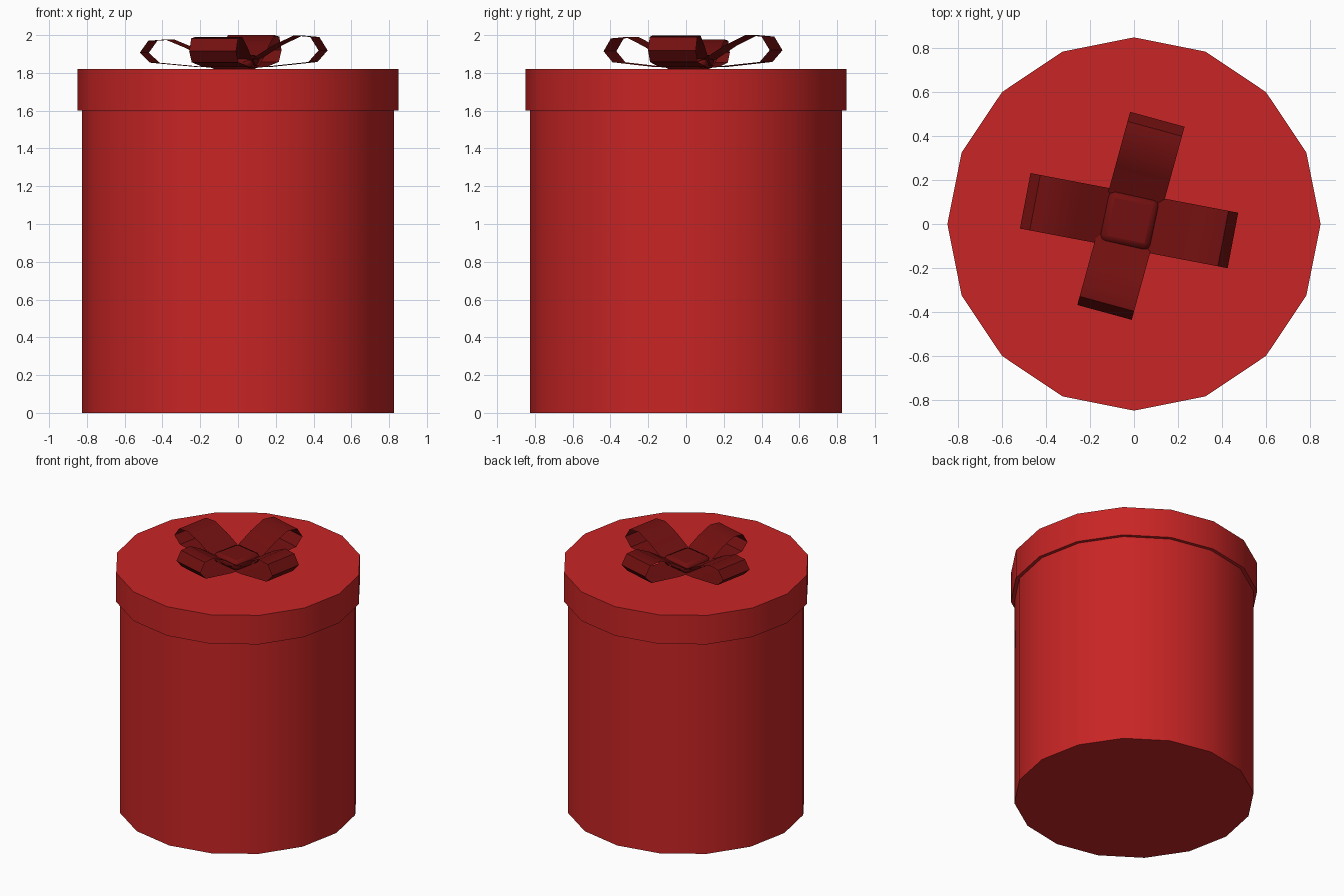
import bpy, bmesh, math
from mathutils import Vector, Matrix

if "Cube" in bpy.data.objects:
    bpy.data.objects.remove(bpy.data.objects["Cube"])


def material(name, rgb):
    m = bpy.data.materials.new(name)
    m.diffuse_color = (*rgb, 1)
    m.use_nodes = True
    m.node_tree.nodes["Principled BSDF"].inputs["Base Color"].default_value = m.diffuse_color
    return m


RED = material("box red", (0.58, 0.018, 0.018))
DARK = material("ribbon dark red", (0.17, 0.005, 0.005))


def finish(ob, name, mat):
    ob.name = name
    ob.data.materials.append(mat)
    bpy.ops.object.select_all(action='DESELECT')
    ob.select_set(True)
    bpy.context.view_layer.objects.active = ob
    bpy.ops.object.shade_smooth_by_angle(angle=math.radians(32))


def drum(name, r, z0, z1):
    bpy.ops.mesh.primitive_cylinder_add(vertices=16, radius=r, depth=z1 - z0,
                                        location=(0, 0, (z0 + z1) / 2))
    finish(bpy.context.object, name, RED)


# Round box and overhanging lid
drum("box_body", 0.825, 0, 1.61)
drum("box_lid", 0.85, 1.60, 1.82)

# Ribbon loops: a thin strip following a side profile (distance, height)
CENTRE = Vector((-0.02, 0.015, 0))
PROFILE = [(0.03, 1.828), (0.18, 1.832), (0.425, 1.858), (0.48, 1.92),
           (0.435, 1.992), (0.345, 2.0), (0.23, 1.945), (0.12, 1.875), (0.03, 1.84)]


def loop(name, angle, length, top, width=0.257):
    rot = Matrix.Rotation(math.radians(angle), 3, 'Z')
    bm = bmesh.new()
    rows = []
    for r, z in PROFILE:
        z = 1.828 + (z - 1.828) * (top - 1.828) / 0.172
        rows.append([bm.verts.new(CENTRE + rot @ Vector((r * length / 0.48, s * width / 2, z)))
                     for s in (-1, 1)])
    for a, b in zip(rows, rows[1:]):
        bm.faces.new((a[0], b[0], b[1], a[1]))
    # outward winding: the lower run faces down, the upper run faces up
    bm.normal_update()
    bm.faces.ensure_lookup_table()
    if bm.faces[0].normal.z > 0:
        bmesh.ops.reverse_faces(bm, faces=bm.faces[:])
    me = bpy.data.meshes.new(name)
    bm.to_mesh(me)
    bm.free()
    ob = bpy.data.objects.new(name, me)
    bpy.context.collection.objects.link(ob)
    finish(ob, name, DARK)


loop("bow_loop_right", -10.8, 0.479, 1.998)
loop("bow_loop_back", 74.7, 0.479, 2.0)
loop("bow_loop_left", 169.2, 0.484, 1.977)
loop("bow_loop_front", 254.7, 0.433, 1.99)

# Rounded knot in the middle of the bow
bpy.ops.mesh.primitive_cube_add(size=1, location=(-0.02, 0.015, 1.857),
                                rotation=(0, 0, math.radians(-12)))
knot = bpy.context.object
knot.scale = (0.235, 0.235, 0.075)
bpy.ops.object.transform_apply(location=False, rotation=False, scale=True)
bev = knot.modifiers.new("rounding", 'BEVEL')
bev.width = 0.03
bev.segments = 2
finish(knot, "bow_knot", DARK)
